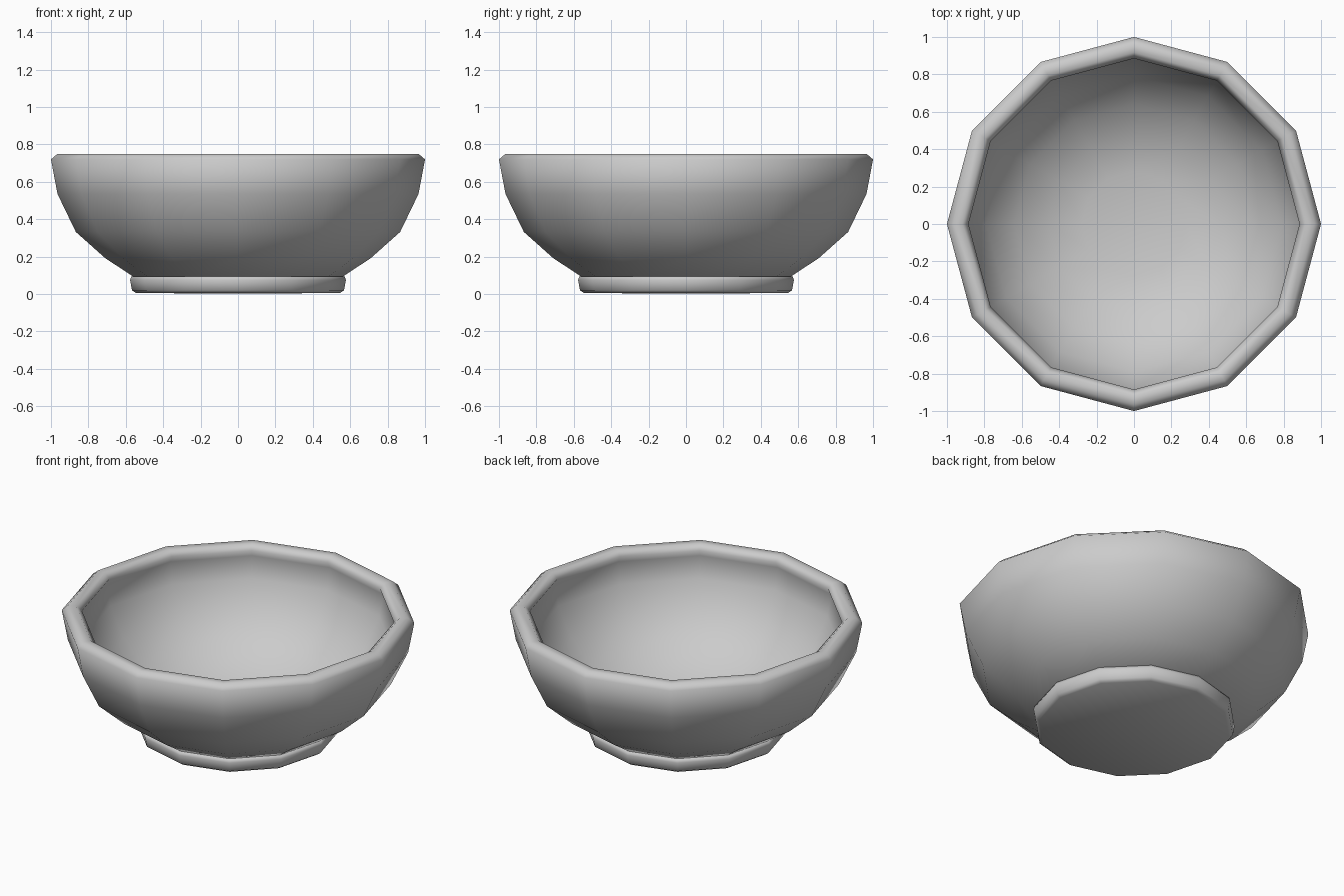
import bpy, bmesh, math

if "Cube" in bpy.data.objects:
    bpy.data.objects.remove(bpy.data.objects["Cube"])

SIDES = 12


def lathe(name, profile, smooth_angle):
    """Spin an (r, z) profile into a 12-sided smooth part."""
    bm = bmesh.new()
    rings = []
    for r, z in profile:
        if r == 0:
            rings.append([bm.verts.new((0, 0, z))] * SIDES)
        else:
            rings.append([bm.verts.new((r * math.cos(math.tau * i / SIDES),
                                        r * math.sin(math.tau * i / SIDES), z))
                          for i in range(SIDES)])
    for a, b in zip(rings, rings[1:]):
        for i in range(SIDES):
            j = (i + 1) % SIDES
            bm.faces.new(list(dict.fromkeys([a[i], a[j], b[j], b[i]])))
    bmesh.ops.recalc_face_normals(bm, faces=bm.faces)
    mesh = bpy.data.meshes.new(name)
    bm.to_mesh(mesh)
    bm.free()
    obj = bpy.data.objects.new(name, mesh)
    bpy.context.collection.objects.link(obj)
    bpy.context.view_layer.objects.active = obj
    obj.select_set(True)
    bpy.ops.object.shade_smooth_by_angle(angle=math.radians(smooth_angle))
    obj.select_set(False)


# Bowl shell: outer curve from the foot upwards, rounded lip, inner curve down
outer = [(0.54, 0.08), (0.71, 0.192), (0.867, 0.332), (0.965, 0.535), (1.0, 0.72)]
lip = [(0.965, 0.75), (0.918, 0.75), (0.885, 0.72)]
inner = [(0.905, 0.68), (0.88, 0.55), (0.79, 0.37), (0.64, 0.23),
         (0.46, 0.135), (0.28, 0.09)]
lathe("bowl", [(0, 0.07)] + outer + lip + inner + [(0, 0.09)], 80)

# Foot: low disc with softened edges
lathe("foot", [(0, 0.003), (0.545, 0.005), (0.567, 0.02), (0.577, 0.075),
               (0.57, 0.095), (0.48, 0.095), (0, 0.08)], 80)
